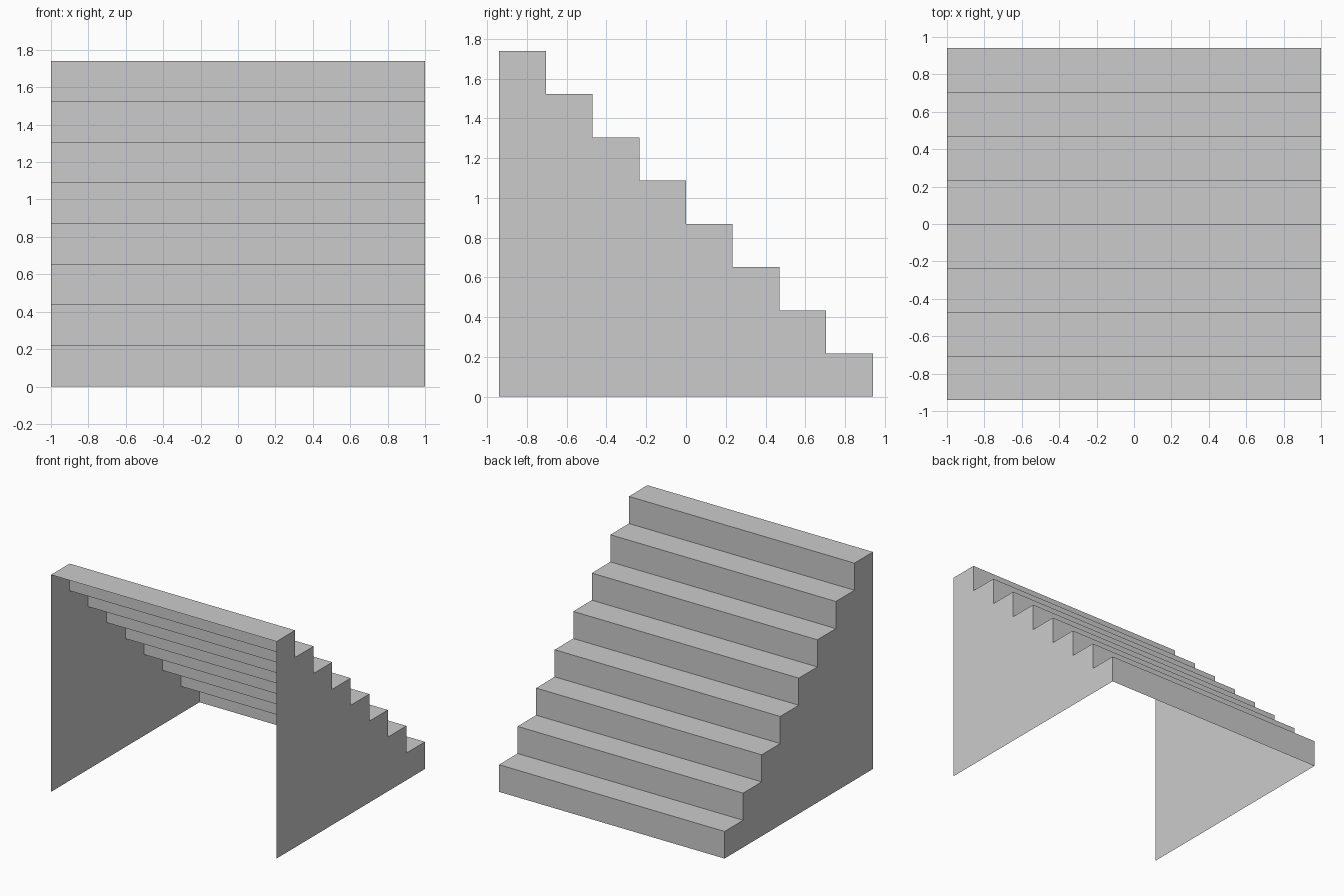
import bpy

if "Cube" in bpy.data.objects:
    bpy.data.objects.remove(bpy.data.objects["Cube"])

STEPS = 8
HALF_WIDTH = 1.0
BACK, HEIGHT = 0.94, 1.74
RUN = 2 * BACK / STEPS
RISE = HEIGHT / STEPS

# Stepped profile (y, z), climbing from the lowest riser to the top landing
profile = [(BACK, 0.0)]
for i in range(STEPS):
    y, z = BACK - i * RUN, (i + 1) * RISE
    profile += [(y, z), (y - RUN, z)]


def add_sheet(name, verts, faces):
    mesh = bpy.data.meshes.new(name)
    mesh.from_pydata(verts, [], faces)
    mesh.update()
    obj = bpy.data.objects.new(name, mesh)
    bpy.context.collection.objects.link(obj)
    return obj


# Treads and risers: one thin folded sheet, open underneath and at the front
n = len(profile)
verts = [(x, y, z) for x in (-HALF_WIDTH, HALF_WIDTH) for y, z in profile]
add_sheet("treads_and_risers", verts,
          [(i, i + 1, n + i + 1, n + i) for i in range(n - 1)])

# Side walls: thin panels filling the stepped outline down to the floor
outline = profile + [(-BACK, 0.0)]
for name, x in (("left_side_wall", -HALF_WIDTH), ("right_side_wall", HALF_WIDTH)):
    order = list(range(len(outline)))
    if x < 0:
        order.reverse()
    add_sheet(name, [(x, y, z) for y, z in outline], [order])
